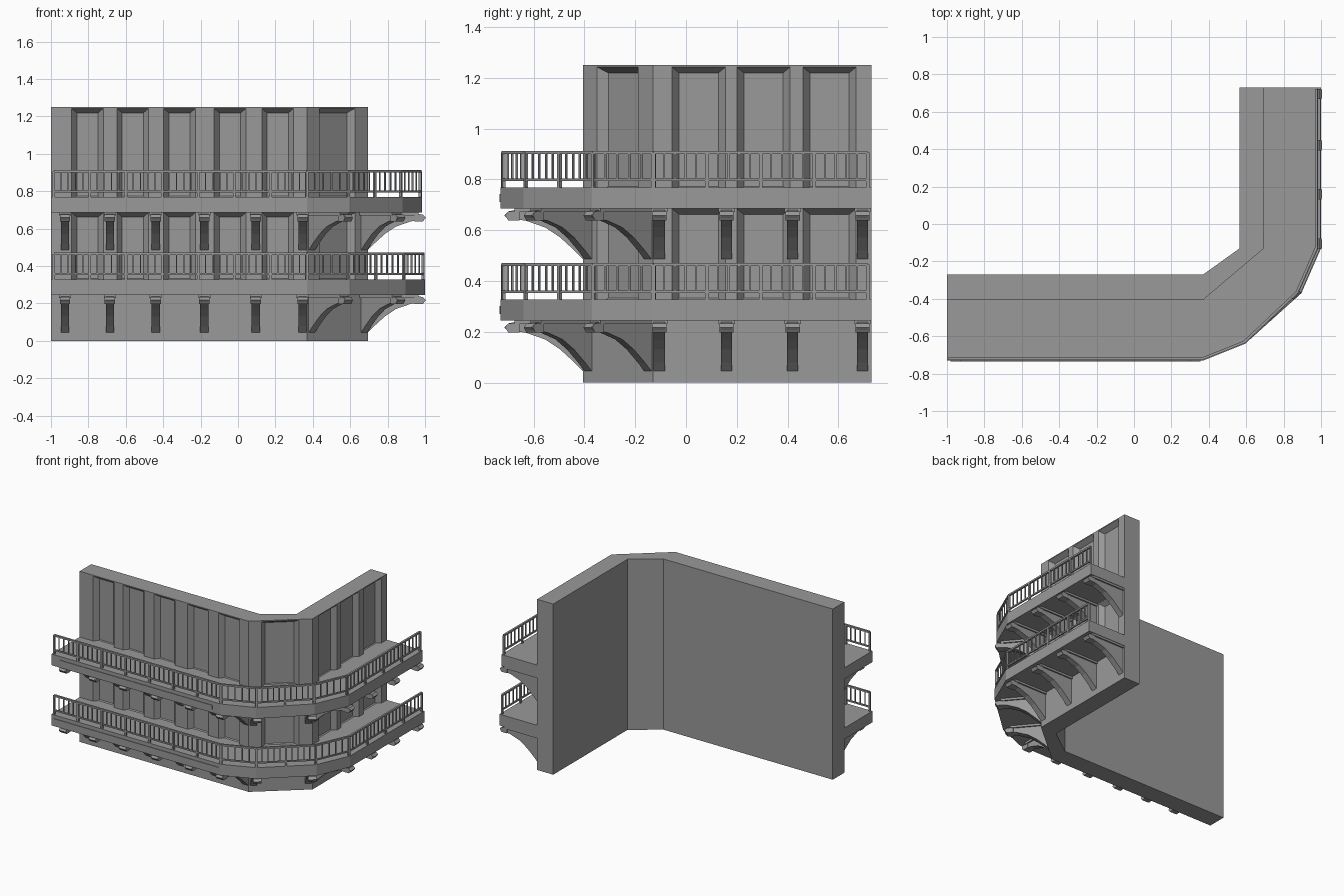
import bpy, bmesh, math
from mathutils import Vector, Matrix

cube = bpy.data.objects.get("Cube")
if cube:
    bpy.data.objects.remove(cube, do_unlink=True)

stone = bpy.data.materials.new("grey stone")
stone.use_nodes = True
stone.diffuse_color = (0.32, 0.32, 0.32, 1)
stone.node_tree.nodes["Principled BSDF"].inputs["Base Color"].default_value = (0.32, 0.32, 0.32, 1)


def finish(name, bm):
    bmesh.ops.recalc_face_normals(bm, faces=bm.faces)
    mesh = bpy.data.meshes.new(name)
    bm.to_mesh(mesh)
    bm.free()
    mesh.materials.append(stone)
    obj = bpy.data.objects.new(name, mesh)
    bpy.context.scene.collection.objects.link(obj)
    return obj


def loft(bm, ring_a, ring_b):
    """Closed solid between two matching rings of points."""
    a = [bm.verts.new(p) for p in ring_a]
    b = [bm.verts.new(p) for p in ring_b]
    n = len(a)
    bm.faces.new(a)
    bm.faces.new(b[::-1])
    for i in range(n):
        bm.faces.new((a[i], b[i], b[(i + 1) % n], a[(i + 1) % n]))


def prism(bm, plan, z0, z1):
    loft(bm, [(x, y, z0) for x, y in plan], [(x, y, z1) for x, y in plan])


def bar(bm, p, q, wide, z0, z1):
    """Upright box running from p to q in plan."""
    p, q = Vector(p), Vector(q)
    d = (q - p).normalized()
    n = Vector((d.y, -d.x)) * wide / 2
    prism(bm, [p + n, q + n, q - n, p - n], z0, z1)


# Plan lines
END = 0.73
OUTER = [(-1, -0.405), (0.37, -0.405), (0.695, -0.13), (0.695, END)]
INNER = [(0.565, END), (0.565, -0.13), (0.37, -0.27), (-1, -0.27)]
HEIGHT = 1.25
STEP = 0.441        # height between the two galleries
DECK_Z = 0.245      # underside of the lower deck
DECK_T = 0.082

# Cornered wall
bm = bmesh.new()
prism(bm, OUTER + INNER, 0, HEIGHT)
wall = finish("wall", bm)

# Sunken bays with sloping sides, cut from the outer faces
bays = [(0, c - 0.085, c + 0.085) for c in (0.195, 0.4375, 0.6875, 0.9575, 1.2125)]
bays += [(1, 0.085, 0.335)]
bays += [(2, c - 0.105, c + 0.105) for c in (0.18, 0.435, 0.695)]
bm = bmesh.new()
for side, s0, s1 in bays:
    p, q = Vector(OUTER[side]), Vector(OUTER[side + 1])
    d = (q - p).normalized()
    n = Vector((d.y, -d.x))
    for z0, z1 in ((0.305, 0.69), (0.745, HEIGHT - 0.003)):
        rings = []
        for out, grow in ((0.01, 0.008), (-0.035, -0.028)):
            a = p + d * (s0 - grow) + n * out
            b = p + d * (s1 + grow) + n * out
            top = z1 + (grow if grow < 0 else 0.002)
            rings.append([(*a, z0 - grow), (*b, z0 - grow), (*b, top), (*a, top)])
        loft(bm, *rings)
cutter = finish("bay_cutter", bm)
cutter.hide_render = True
cut = wall.modifiers.new("bays", "BOOLEAN")
cut.operation = "DIFFERENCE"
cut.solver = "EXACT"
cut.object = cutter
graph = bpy.context.evaluated_depsgraph_get()
wall.data = bpy.data.meshes.new_from_object(wall.evaluated_get(graph))
wall.modifiers.clear()
bpy.data.objects.remove(cutter, do_unlink=True)

# Bracket outline: distance from the wall, height below the deck
BRACKET = [(-0.04, 0), (0.26, -0.005), (0.295, -0.012), (0.31, -0.028), (0.295, -0.045),
           (0.23, -0.047), (0.15, -0.075), (0.09, -0.115), (0.035, -0.165),
           (0, -0.2), (-0.04, -0.2)]
SPOTS = [(x, -0.405, -90) for x in (-0.925, -0.685, -0.44, -0.18, 0.095, 0.345)]
SPOTS += [(0.395, -0.385, -50), (0.675, -0.15, -50)]
SPOTS += [(0.695, y, 0) for y in (-0.105, 0.16, 0.42, 0.695)]


def bracket(bm, x, y, angle, z):
    place = Matrix.Translation((x, y, z)) @ Matrix.Rotation(math.radians(angle), 4, "Z")

    def slab(outline, half):
        loft(bm, *[[place @ Vector((d, s, h)) for d, h in outline] for s in (-half, half)])
    slab(BRACKET, 0.022)
    # rounded nose and cap plate, slightly wider than the web
    slab([(0.25, -0.012), (0.295, -0.012), (0.308, -0.028), (0.295, -0.047), (0.25, -0.047)], 0.028)
    slab([(-0.03, 0.002), (0.27, 0.002), (0.27, -0.015), (-0.03, -0.015)], 0.032)


def railing(bm, path, z):
    """Posts, balusters and two rails along a plan path."""
    for p, q in zip(path, path[1:]):
        p, q = Vector(p), Vector(q)
        d = (q - p).normalized()
        length = (q - p).length
        bar(bm, p, q, 0.014, z + 0.132, z + 0.144)
        bar(bm, p, q, 0.01, z + 0.026, z + 0.036)
        posts = max(1, round(length / 0.2))
        thin = 5
        for i in range(posts * thin + 1):
            c = p + d * length * i / (posts * thin)
            post = i % thin == 0
            half = d * (0.007 if post else 0.0035)
            bar(bm, c - half, c + half, 0.013 if post else 0.007,
                z if post else z + 0.03, z + 0.138)


# Two galleries, each with deck, fascia strip, brackets and railing
for level, (name, right, s0, s1) in enumerate((("lower", 1.0, -0.98, 0.355),
                                               ("upper", 0.985, -0.93, 0.305))):
    z = DECK_Z + STEP * level
    edge = [(-1, -0.73), (0.37, -0.73), (0.595, -0.64), (right - 0.105, -0.37),
            (right, -0.13), (right, END)]
    back = [(0.64, END), (0.64, -0.1), (0.35, -0.34), (-1, -0.34)]
    bm = bmesh.new()
    prism(bm, edge + back, z, z + DECK_T)
    finish(name + "_deck", bm)

    bm = bmesh.new()
    bar(bm, (s0, -0.73), (s1, -0.73), 0.009, z + 0.026, z + 0.056)
    finish(name + "_fascia_strip", bm)

    bm = bmesh.new()
    for spot in SPOTS:
        bracket(bm, *spot, z)
    finish(name + "_brackets", bm)

    bm = bmesh.new()
    inset = [(-0.985, -0.72), (0.367, -0.72), (0.589, -0.631), (right - 0.114, -0.365),
             (right - 0.011, -0.128), (right - 0.011, END - 0.015)]
    railing(bm, inset, z + DECK_T)
    finish(name + "_railing", bm)
